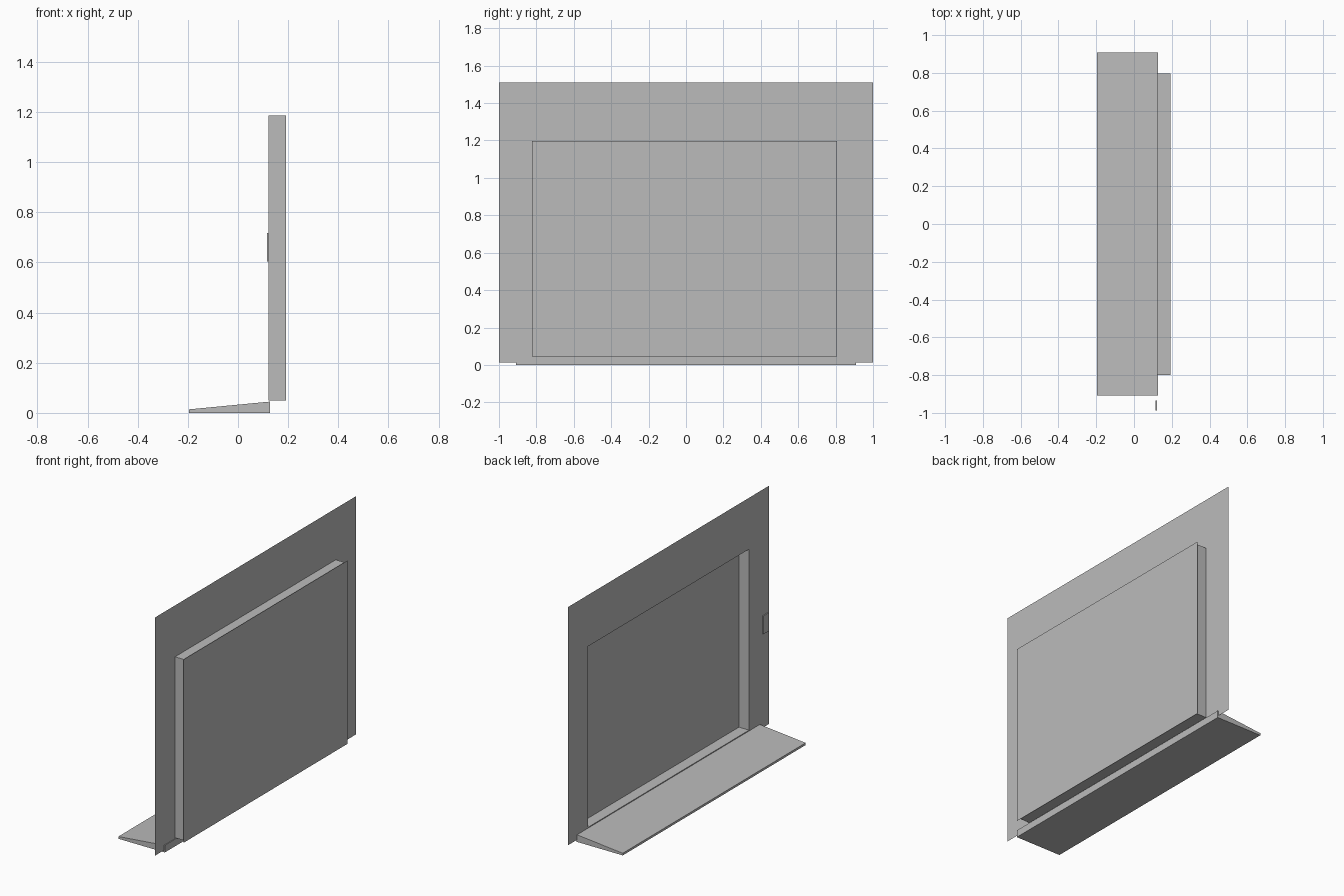
import bpy
import bmesh

if "Cube" in bpy.data.objects:
    bpy.data.objects.remove(bpy.data.objects["Cube"], do_unlink=True)

grey = bpy.data.materials.new("plain grey")
grey.use_nodes = True
colour = (0.5, 0.5, 0.5, 1)
grey.diffuse_color = colour
grey.node_tree.nodes["Principled BSDF"].inputs["Base Color"].default_value = colour

WALL_X, BACK_X = 0.122, 0.192
Y0, Y1, Z0, Z1 = -0.8, 0.797, 0.05, 1.187   # opening in the wall


def finish(name, bm):
    mesh = bpy.data.meshes.new(name)
    bm.to_mesh(mesh)
    bm.free()
    mesh.materials.append(grey)
    obj = bpy.data.objects.new(name, mesh)
    bpy.context.collection.objects.link(obj)
    return obj


def rectangle(bm, x, y0, y1, z0, z1):
    return [bm.verts.new((x, y, z)) for y, z in ((y0, z0), (y1, z0), (y1, z1), (y0, z1))]


def bridge(bm, a, b):
    for i in range(4):
        j = (i + 1) % 4
        bm.faces.new((a[i], a[j], b[j], b[i]))


def extrusion(name, profile, y0, y1):
    """Closed solid from an x-z profile run along y."""
    bm = bmesh.new()
    a, b = ([bm.verts.new((x, y, z)) for x, z in profile] for y in (y0, y1))
    bridge(bm, a, b)
    bm.faces.new(a)
    bm.faces.new(b)
    bmesh.ops.recalc_face_normals(bm, faces=bm.faces)
    return finish(name, bm)


# thin wall sheet with a rectangular opening
bm = bmesh.new()
bridge(bm, rectangle(bm, WALL_X, -1, 1, 0.013, 1.51), rectangle(bm, WALL_X, Y0, Y1, Z0, Z1))
finish("wall_sheet", bm)

# lining that runs back from the opening
bm = bmesh.new()
bridge(bm, rectangle(bm, WALL_X, Y0, Y1, Z0, Z1), rectangle(bm, BACK_X, Y0, Y1, Z0, Z1))
finish("opening_lining", bm)

# flat panel closing the back of the lining
bm = bmesh.new()
bm.faces.new(rectangle(bm, 0.196, -0.823, 0.807, 0.046, 1.198))
finish("back_panel", bm)

# sloping ramp in front of the opening
extrusion("ramp", [(-0.196, 0), (0.127, 0), (0.127, 0.045), (-0.196, 0.014)], -0.908, 0.908)

# small control plate beside the opening
extrusion("control_plate", [(0.115, 0.603), (0.1215, 0.603), (0.1215, 0.718), (0.115, 0.718)], -0.988, -0.934)
